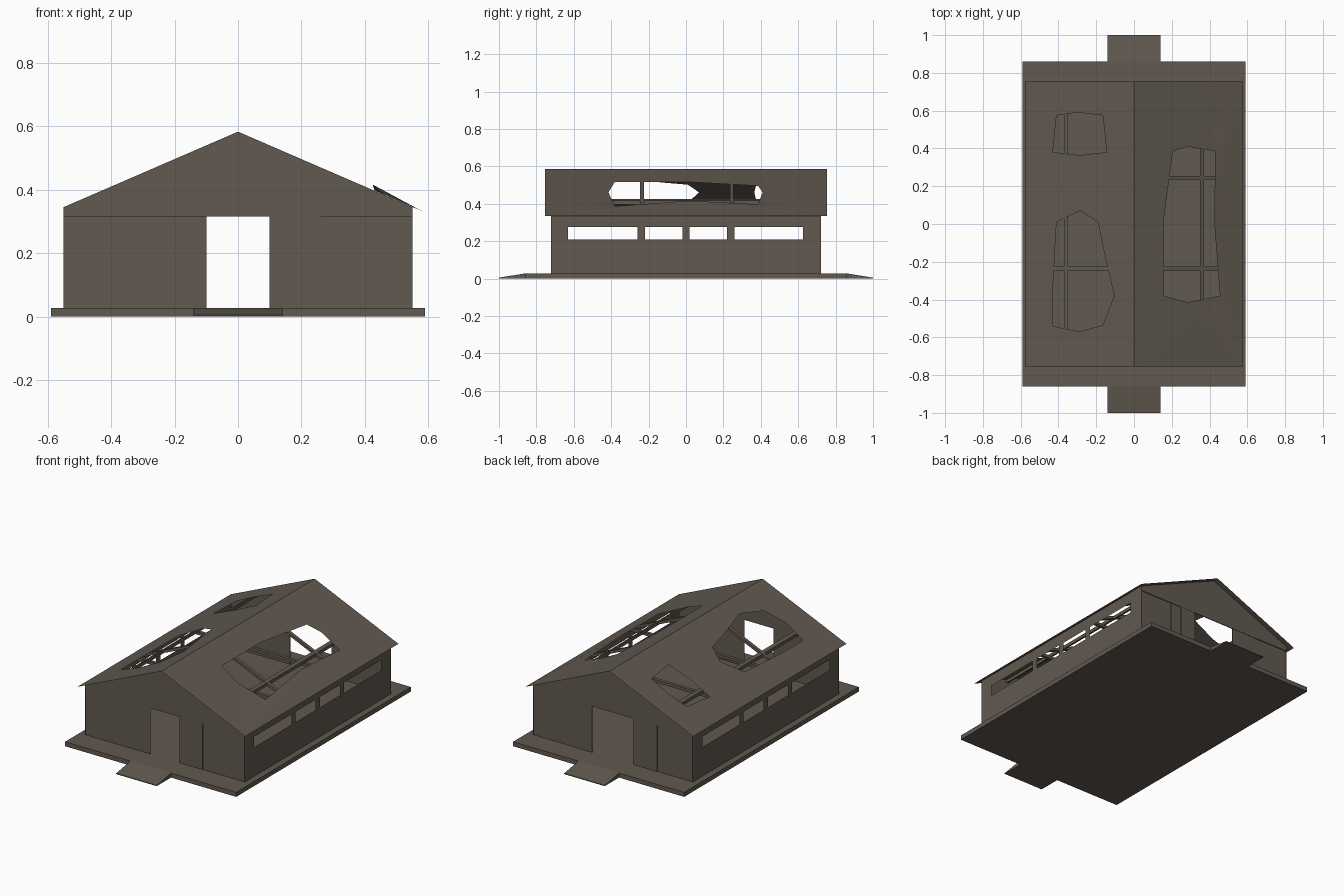
import bpy, bmesh
from mathutils import Vector

if "Cube" in bpy.data.objects:
    bpy.data.objects.remove(bpy.data.objects["Cube"])

mat = bpy.data.materials.new("weathered brown")
mat.diffuse_color = (0.12, 0.10, 0.08, 1)
mat.use_nodes = True
mat.node_tree.nodes["Principled BSDF"].inputs["Base Color"].default_value = mat.diffuse_color


def finish(bm, name):
    me = bpy.data.meshes.new(name)
    bm.to_mesh(me)
    bm.free()
    me.materials.append(mat)
    ob = bpy.data.objects.new(name, me)
    bpy.context.collection.objects.link(ob)
    return ob


def sheet(name, loops, place, outward):
    """Thin flat sheet: first loop is the outline, the others are holes."""
    bm = bmesh.new()
    edges = []
    for loop in loops:
        vs = [bm.verts.new((a, b, 0)) for a, b in loop]
        edges += [bm.edges.new((vs[i - 1], vs[i])) for i in range(len(vs))]
    bmesh.ops.triangle_fill(bm, use_beauty=True, use_dissolve=False,
                            edges=edges, normal=(0, 0, 1))
    for v in bm.verts:
        v.co = place(v.co.x, v.co.y)
    bm.normal_update()
    for f in bm.faces:
        if f.normal.dot(Vector(outward)) < 0:
            f.normal_flip()
    return finish(bm, name)


def prism(name, profile, axis, lo, hi):
    """Extrude a profile (other two axes in order) along x or y."""
    bm = bmesh.new()
    rings = []
    for t in (lo, hi):
        rings.append([bm.verts.new((t, a, b) if axis == 'x' else (a, t, b))
                      for a, b in profile])
    n = len(profile)
    bm.faces.new(rings[0])
    bm.faces.new(rings[1])
    for i in range(n):
        j = (i + 1) % n
        bm.faces.new((rings[0][i], rings[0][j], rings[1][j], rings[1][i]))
    bmesh.ops.recalc_face_normals(bm, faces=bm.faces[:])
    return finish(bm, name)


def rect(a0, a1, b0, b1):
    return [(a0, b0), (a1, b0), (a1, b1), (a0, b1)]


RIDGE, PITCH = 0.585, 0.435
BASE, HEAD, EAVE, WX, WY = 0.028, 0.316, 0.345, 0.55, 0.722


def roof_z(x):
    return RIDGE - PITCH * abs(x)


# foundation slab and the two entry ramps
prism("foundation", rect(-0.59, 0.59, 0, BASE), 'y', -0.86, 0.86)
for s, n in ((-1, "front"), (1, "back")):
    prism(n + "_ramp", [(s * 0.855, 0), (s * 1.0, 0), (s * 1.0, 0.005),
                        (s * 0.86, BASE)], 'x', -0.14, 0.14)

# side walls with a row of strip windows
windows = [rect(a, b, 0.21, 0.275) for a, b in
           ((-0.63, -0.26), (-0.22, -0.02), (0.02, 0.22), (0.26, 0.625))]
for s, n in ((-1, "left"), (1, "right")):
    sheet(n + "_wall", [rect(-WY, WY, BASE, EAVE)] + windows,
          lambda a, b, s=s: (s * WX, a, b), (s, 0, 0))

# end walls: lower sheets beside the doorway, gable above the door head
for s, n, w in ((-1, "front", 0.10), (1, "back", 0.142)):
    for a, b, side in ((-WX, -w, "left"), (w, WX, "right")):
        sheet(n + "_end_wall_" + side, [rect(a, b, BASE, HEAD)],
              lambda a, b, s=s: (a, s * (WY - 0.005), b), (0, s, 0))
    y0, y1 = sorted((s * (WY - 0.005), s * WY))
    prism(n + "_gable", [(-WX, HEAD), (WX, HEAD), (WX, EAVE),
                         (0, RIDGE - 0.002), (-WX, EAVE)], 'y', y0, y1)

# slid-open door panels
for s, n, a, b, t in ((-1, "front", 0.10, 0.26, 0.003),
                      (1, "back_left", -0.305, -0.142, 0.003),
                      (1, "back_right", 0.142, 0.25, 0.004),
                      (1, "back_stacked", 0.25, 0.325, 0.002)):
    y0, y1 = sorted((s * (WY - 0.005), s * (WY - 0.005 + t)))
    prism(n + "_door_panel", rect(a, b, BASE, HEAD), 'y', y0, y1)

# roof slopes with ragged holes
right_hole = [(0.205, 0.385), (0.285, 0.41), (0.43, 0.385), (0.425, 0.01),
              (0.455, -0.38), (0.285, -0.415), (0.155, -0.38), (0.155, 0.0)]
left_big = [(-0.41, 0.01), (-0.285, 0.07), (-0.19, 0.01), (-0.165, -0.12),
            (-0.105, -0.38), (-0.165, -0.535), (-0.29, -0.57),
            (-0.43, -0.54), (-0.43, -0.35)]
left_small = [(-0.41, 0.575), (-0.30, 0.59), (-0.165, 0.575), (-0.145, 0.38),
              (-0.285, 0.365), (-0.43, 0.38)]


def on_roof(x, y):
    # one edge of the right hole is bent slightly upward
    bent = 0.016 if abs(x - 0.425) < 0.002 and abs(y - 0.01) < 0.002 else 0
    return (x, y, roof_z(x) + bent)


right = sheet("right_roof", [rect(0, 0.578, -0.755, 0.755), right_hole],
              on_roof, (0, 0, 1))
for p in right.data.polygons:
    p.use_smooth = True
sheet("left_roof", [rect(-0.578, 0, -0.755, 0.755), left_big, left_small],
      on_roof, (0, 0, 1))

# roof framing: purlins, rafters and tie beams
for s, n in ((-1, "left"), (1, "right")):
    z = roof_z(0.36) - 0.006
    prism(n + "_purlin", [(s * 0.35, z + 0.002), (s * 0.37, z - 0.006),
                          (s * 0.37, z - 0.026), (s * 0.35, z - 0.018)],
          'y', -0.715, 0.715)
    for y in (-0.235, 0.245):
        prism(n + "_rafter", [(0, RIDGE - 0.006), (s * 0.545, roof_z(0.545) - 0.006),
                              (s * 0.545, roof_z(0.545) - 0.024), (0, RIDGE - 0.024)],
              'y', y - 0.01, y + 0.01)
for y in (-0.235, 0.245):
    prism("tie_beam", rect(-0.545, 0.545, 0.316, 0.334), 'y', y - 0.01, y + 0.01)
